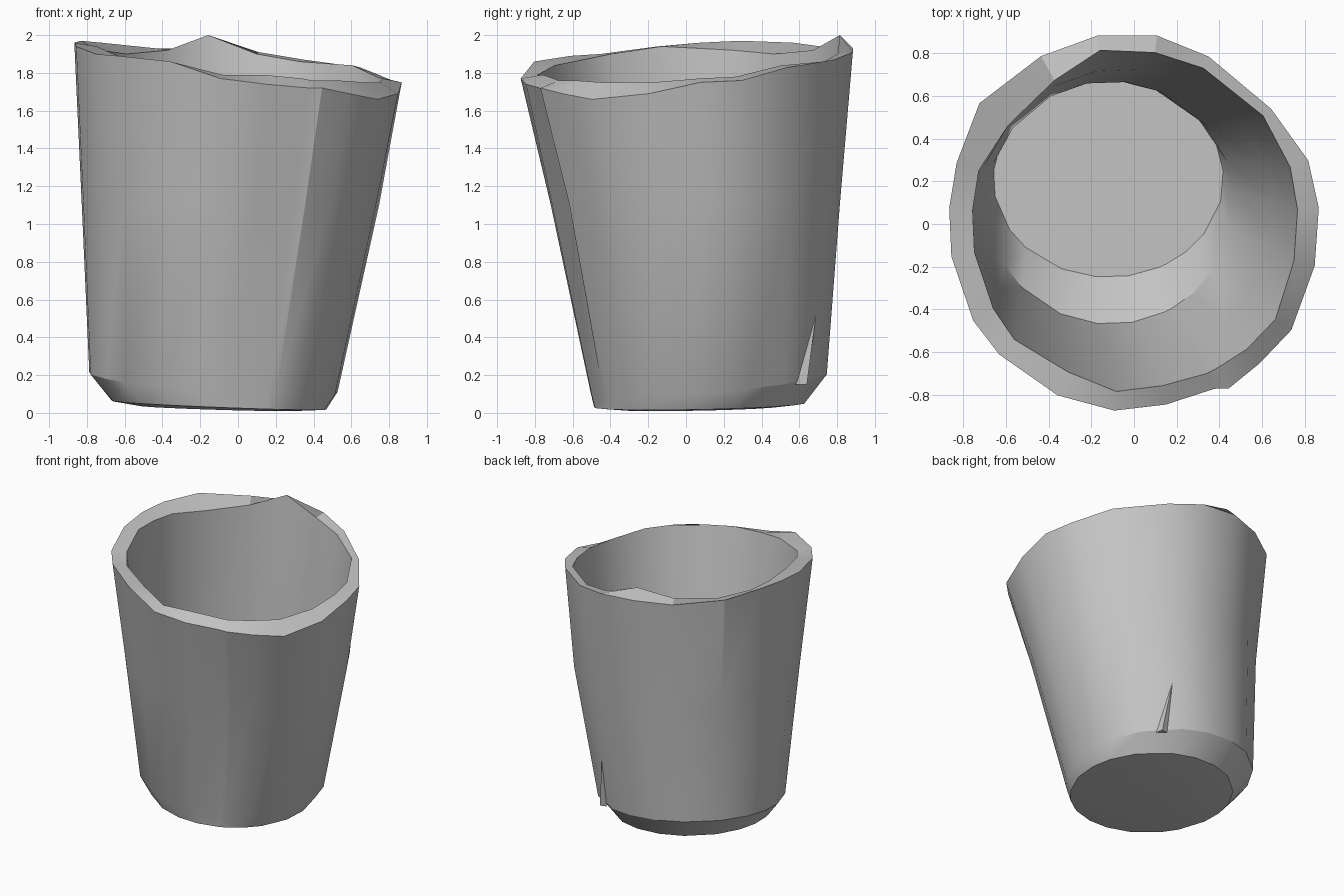
import bpy, bmesh, math
from mathutils import Vector

cube = bpy.data.objects.get("Cube")
if cube:
    bpy.data.objects.remove(cube)

# One matte grey for the whole cup
grey = bpy.data.materials.new("matte_grey")
grey.use_nodes = True
colour = (0.55, 0.55, 0.55, 1)
grey.diffuse_color = colour
grey.node_tree.nodes["Principled BSDF"].inputs["Base Color"].default_value = colour

# Uneven rim: angle, outer radius, outer height, inner radius, inner height
RIM = [
    (5, .87, 1.75, .77, 1.77), (20, .87, 1.76, .78, 1.78),
    (40, .84, 1.83, .79, 1.84), (66, .86, 1.87, .8, 1.86),
    (83, .89, 1.91, .81, 1.9), (101, .9, 1.93, .83, 2),
    (119, .9, 1.93, .77, 1.92), (142, .92, 1.96, .75, 1.9),
    (161, .88, 1.97, .77, 1.92), (175, .87, 1.96, .76, 1.93),
    (190, .87, 1.94, .76, 1.94), (211, .88, 1.9, .77, 1.9),
    (224, .88, 1.89, .78, 1.87), (246, .88, 1.86, .76, 1.84),
    (264, .88, 1.77, .79, 1.79), (280, .86, 1.74, .77, 1.79),
    (296, .86, 1.72, .78, 1.77), (300, .89, 1.72, .78, 1.76),
    (312, .88, 1.69, .79, 1.76), (326, .89, 1.66, .8, 1.75),
    (347, .87, 1.69, .77, 1.75),
]
FOLD = 16  # column that dips to make the long front fold


def direction(row):
    a = math.radians(row[0])
    return Vector((math.cos(a), math.sin(a), 0))


def ring(bm, cx, cy, rx, ry, z, tilt_x=0, tilt_y=0, dip=0):
    """Oval loop on a tilted plane, one vertex per rim column."""
    verts = []
    for i, row in enumerate(RIM):
        d = direction(row)
        k = 1 - (dip if i == FOLD else 0)
        x, y = cx + d.x * rx * k, cy + d.y * ry * k
        verts.append(bm.verts.new((x, y, z + tilt_x * x + tilt_y * y)))
    return verts


def rim_ring(bm, r, h):
    return [bm.verts.new(direction(row) * row[r] + Vector((0, 0, row[h])))
            for row in RIM]


def finish(bm, name, angle):
    bmesh.ops.recalc_face_normals(bm, faces=bm.faces)
    mesh = bpy.data.meshes.new(name)
    bm.to_mesh(mesh)
    bm.free()
    mesh.materials.append(grey)
    obj = bpy.data.objects.new(name, mesh)
    bpy.context.collection.objects.link(obj)
    bpy.ops.object.select_all(action='DESELECT')
    obj.select_set(True)
    bpy.context.view_layer.objects.active = obj
    bpy.ops.object.shade_smooth_by_angle(angle=math.radians(angle))


# Cup: leaning outer wall, rim, inner wall and floor in one closed skin
bm = bmesh.new()
loops = [
    ring(bm, -.1, .07, .42, .42, .02, -.03, .02),
    ring(bm, -.1, .07, .57, .56, .035, -.04, .02),
    ring(bm, -.13, .12, .66, .63, .14, -.08, .08, dip=.015),
    ring(bm, -.04, .05, .79, .77, 1.1, dip=.035),
    rim_ring(bm, 1, 2),
    rim_ring(bm, 3, 4),
    ring(bm, -.04, .05, .7, .68, 1.1),
    ring(bm, -.11, .1, .58, .57, .3),
    ring(bm, -.12, .21, .54, .46, .14),
]
count = len(RIM)
for low, high in zip(loops, loops[1:]):
    for i in range(count):
        j = (i + 1) % count
        bm.faces.new((low[i], low[j], high[j], high[i]))
bm.faces.new(loops[0])
bm.faces.new(loops[-1])
finish(bm, "cup", 26)

# Small pointed pleat low on the back wall
bm = bmesh.new()
foot_a, foot_b, tip, ridge = [bm.verts.new(p) for p in (
    (.23, .63, .15), (.29, .58, .15), (.23, .69, .53), (.28, .64, .15))]
for face in ((foot_a, ridge, tip), (ridge, foot_b, tip),
             (foot_b, foot_a, tip), (foot_a, foot_b, ridge)):
    bm.faces.new(face)
finish(bm, "back_pleat", 20)
